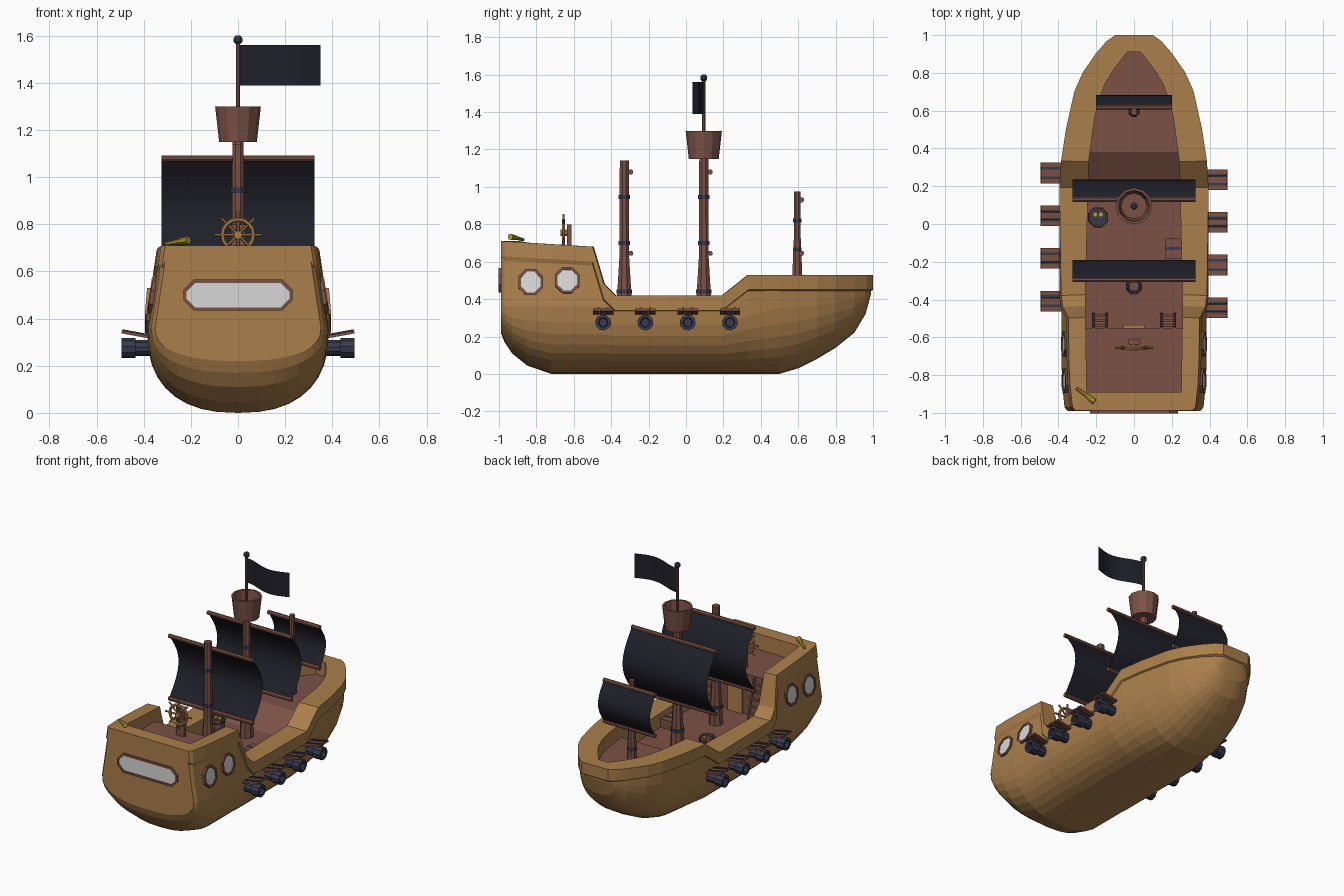
import bpy, bmesh, math
from mathutils import Vector

cube = bpy.data.objects.get("Cube")
if cube:
    bpy.data.objects.remove(cube)


def material(name, *rgb):
    m = bpy.data.materials.new(name)
    m.use_nodes = True
    m.diffuse_color = (*rgb, 1)
    m.node_tree.nodes["Principled BSDF"].inputs["Base Color"].default_value = (*rgb, 1)
    return m


WOOD = material("hull wood", .40, .21, .07)
BROWN = material("reddish brown wood", .20, .083, .06)
CLOTH = material("black cloth", .014, .014, .022)
IRON = material("blue grey iron", .04, .043, .075)
GLASS = material("pale glass", .68, .68, .68)
GOLD = material("gold", .5, .36, .03)


def mesh_object(name, verts, faces, mat):
    bm = bmesh.new()
    vs = [bm.verts.new(v) for v in verts]
    for f in faces:
        bm.faces.new([vs[i] for i in f])
    bmesh.ops.recalc_face_normals(bm, faces=bm.faces)
    me = bpy.data.meshes.new(name)
    bm.to_mesh(me)
    bm.free()
    me.materials.append(mat)
    ob = bpy.data.objects.new(name, me)
    bpy.context.collection.objects.link(ob)
    return ob


def loft(name, rings, mat, closed=True, caps=True, loop=False):
    """Skin a list of equal-length rings of points."""
    n, k = len(rings[0]), len(rings)
    faces = []
    for i in range(k if loop else k - 1):
        for j in range(n if closed else n - 1):
            a, b = i * n, (i + 1) % k * n
            faces.append((a + j, a + (j + 1) % n, b + (j + 1) % n, b + j))
    if caps and not loop:
        faces += [tuple(range(n)), tuple(range((k - 1) * n, k * n))]
    return mesh_object(name, [p for r in rings for p in r], faces, mat)


def turned(name, start, axis, profile, mat, sides=8):
    """Round part: profile of (distance along axis, radius)."""
    w = Vector(axis).normalized()
    u = w.orthogonal().normalized()
    v = w.cross(u)
    angles = [2 * math.pi * (i + .5) / sides for i in range(sides)]
    return loft(name, [[Vector(start) + w * d + (u * math.cos(a) + v * math.sin(a)) * r
                        for a in angles] for d, r in profile], mat)


def rod(name, p, q, r, mat, r2=None, sides=8):
    d = Vector(q) - Vector(p)
    return turned(name, p, d, [(0, r), (d.length, r2 or r)], mat, sides)


def box(name, centre, size, mat, tilt=0):
    bpy.ops.mesh.primitive_cube_add(size=1, location=centre, rotation=(0, tilt, 0))
    ob = bpy.context.object
    ob.name, ob.scale = name, size
    ob.data.materials.append(mat)
    return ob


def interp(x, *pts):
    for (a, p), (b, q) in zip(pts, pts[1:]):
        if x <= b:
            return p + (q - p) * max(0, x - a) / (b - a)
    return pts[-1][1]


# Hull shape as functions of length
def beam(y):
    return interp(y, (-.99, .352), (-.97, .368), (-.85, .38), (-.7, .385), (.19, .385), (.33, .376),
                  (.5, .35), (.7, .305), (.8, .26), (.9, .19), (.96, .135), (.99, .09))


def keel(y):
    return interp(y, (-.99, .22), (-.97, .17), (-.93, .11), (-.85, .045), (-.72, 0), (.5, 0),
                  (.6, .03), (.7, .08), (.8, .14), (.9, .22), (.96, .32), (.99, .43))


def rail_top(y):
    return interp(y, (-.99, .71), (-.5, .68), (-.44, .48), (-.38, .42), (.19, .42), (.33, .53))


def half_width(y, z):
    return beam(y) - max(0, z - .36) * interp(y, (-.3, .15), (.1, 0))


def inner_width(y):
    return interp(y, (-.89, .25), (-.4, .258), (.33, .24), (.62, .2), (.75, .15), (.85, .085), (.91, .035))


STATIONS = [-.99, -.97, -.93, -.85, -.72, -.54, -.5, -.44, -.38, -.1, .19, .33, .42,
            .5, .6, .7, .8, .85, .9, .96, .99]

# Hull shell
rings = []
for y in STATIONS:
    top = rail_top(y) - .07
    mid = min(top - .005, interp(y, (.2, .36), (.5, .455)))
    half = [(half_width(y, top), y, top)]
    for i in range(10):
        a = math.pi / 2 * i / 9
        cx, cz = max(0, math.cos(a)) ** .83, math.sin(a) ** .83
        half.append((beam(y) * cx, y, mid - (mid - keel(y)) * cz))
    rings.append(half + [(-x, yy, z) for x, yy, z in half[-2::-1]])
loft("hull", rings, WOOD, closed=False)

# Bulwark rail running round the whole ship
side = []
for y in STATIONS:
    t = rail_top(y)
    oy = interp(y, (-.99, -.988), (-.9, -.9), (.9, .905), (.99, 1))
    iy = interp(y, (-.99, -.89), (-.85, -.84), (.33, .33), (.99, .91))
    ix, low = inner_width(iy), interp(y, (.2, .28), (.38, .38))
    side.append([(half_width(y, t - .08) + .01, oy, t - .08), (half_width(y, t) + .01, oy, t),
                 (ix, iy, t), (ix, iy, low)])
mirror = [[(-x, y, z) for x, y, z in r] for r in reversed(side)]
loft("bulwark_rail", side + mirror, WOOD, loop=True)

# Stepped deck with ramp to the bow
MID, AFT, FORE = .32, .6, .43
deck = [(-.9, AFT), (-.55, AFT), (-.55, MID), (.2, MID), (.38, FORE),
        (.62, FORE), (.75, FORE), (.85, FORE), (.92, FORE)]
loft("deck", [[(s * (inner_width(y) + .015), y, z) for s in (-1, 1)] for y, z in deck],
     BROWN, closed=False, caps=False)


# Framed windows
def window(name, origin, u, v, a, b, c):
    u, v = Vector(u).normalized(), Vector(v).normalized()
    n = u.cross(v)
    if n.dot(Vector(origin)) < 0:
        n = -n

    def outline(g, d):
        p, q, e = a - g, b - g, c - g * .586
        pts = [(p, q - e), (p - e, q), (e - p, q), (-p, q - e),
               (-p, e - q), (e - p, -q), (p - e, -q), (p, e - q)]
        return [Vector(origin) + u * x + v * z + n * d for x, z in pts]
    loft(name + "_frame", [outline(0, -.02), outline(0, .012), outline(.014, .012),
                           outline(.014, -.02)], BROWN, loop=True)
    mesh_object(name + "_pane", outline(.012, .006), [range(8)], GLASS)


window("stern_window", (0, -.99, .5), (1, 0, 0), (0, 0, 1), .232, .066, .045)
for s, label in ((1, "left"), (-1, "right")):
    for i, (y, z) in enumerate([(-.83, .49), (-.635, .5)]):
        window(f"{label}_window_{i}", (s * half_width(y, z), y, z), (0, 1, 0), (-s * .15, 0, 1), .066, .07, .04)

    # Cannons with raised port lids
    for i in range(4):
        y = .235 - i * .226 + (.035 if s < 0 else 0)
        name = f"{label}_cannon_{i}"
        turned(name, (s * .3, y, .275), (s, 0, 0),
               [(0, .034), (.135, .034), (.135, .043), (.195, .043), (.195, .026), (.15, .022)], IRON, 10)
        for j in (-1, 0, 1):
            box(f"{name}_lid_plank", (s * .437, y + j * .037, .333), (.115, .035, .012), BROWN, -s * .18)
        for j in (-1, 1):
            box(f"{name}_lid_strap", (s * .437, y + j * .025, .336), (.112, .012, .018), IRON, -s * .18)

    # Ladders to the aft deck
    for j in (-1, 1):
        rod(f"{label}_ladder_rail", (s * .18 + j * .035, -.475, MID), (s * .18 + j * .035, -.55, AFT),
            .008, BROWN, sides=6)
    for j in range(1, 6):
        f = j / 6
        box(f"{label}_ladder_rung", (s * .18, -.475 - .075 * f, MID + (AFT - MID) * f), (.085, .018, .012), BROWN)


# Masts, yards and sails
def mast(name, y, base, top, r, bands):
    turned(name, (0, y, 0), (0, 0, 1),
           [(base, r * 1.75), (base + .1, r * 1.6), (base + .3, r * 1.1), (top, r)], BROWN)
    for z in bands:
        rr = r * (1.75 if z < base + .14 else 1.3)
        rod(name + "_band", (0, y, z - .011), (0, y, z + .011), rr, IRON)


def sail(name, y, low, high, width, bulge):
    for z in (low, high):
        rod(name + "_yard", (-width, y, z), (width, y, z), .014, BROWN)
    rows = []
    for i in range(11):
        f = i / 10
        rows.append([(x, y + bulge * math.sin(math.pi * f), low + (high - low) * f)
                     for x in (-width, width)])
    ob = loft(name, rows, CLOTH, closed=False, caps=False)
    ob.data.shade_smooth()


mast("aft_mast", -.33, MID, 1.14, .026, (.44, .7, .945))
mast("main_mast", .095, MID, 1.17, .026, (.44, .7, .945))
mast("fore_mast", .595, FORE, .975, .018, (.5, .665, .82))
sail("aft_sail", -.295, .645, 1.08, .325, .105)
sail("main_sail", .13, .645, 1.08, .325, .105)
sail("fore_sail", .618, .645, .93, .2, .065)

# Crow's nest, flagpole and flag
turned("crows_nest", (0, .095, 1.15), (0, 0, 1),
       [(0, .08), (.15, .097), (.15, .083), (.02, .068)], BROWN, 12)
rod("flagpole", (0, .095, 1.16), (0, .095, 1.58), .01, BROWN)
turned("flagpole_knob", (0, .095, 1.565), (0, 0, 1),
       [(0, .01), (.01, .02), (.026, .02), (.036, .01)], IRON)
flag = loft("flag", [[(.35 * i / 12, .095 - .027 * (1 - math.cos(i * .42)) - .01 * i / 12, z)
                      for z in (1.39, 1.56)] for i in range(13)], CLOTH, closed=False, caps=False)
flag.data.shade_smooth()

# Steering wheel and stand
C = Vector((0, -.655, .755))
box("wheel_stand", (0, -.625, .7), (.06, .025, .2), BROWN)
rod("wheel_axle", C - Vector((0, .015, 0)), C + Vector((0, .03, 0)), .018, WOOD)
bpy.ops.mesh.primitive_torus_add(location=C, rotation=(math.pi / 2, 0, 0), major_segments=16,
                                 minor_segments=6, major_radius=.066, minor_radius=.01)
bpy.context.object.name = "wheel_rim"
bpy.context.object.data.materials.append(WOOD)
for i in range(8):
    a = math.pi * i / 4
    rod("wheel_spoke", C, C + Vector((math.cos(a), 0, math.sin(a))) * .1, .006, WOOD, sides=6)

# Deck fittings
rod("spyglass_tube", (-.305, -.87, .717), (-.25, -.908, .727), .008, GOLD, .011)
rod("spyglass_barrel", (-.25, -.908, .727), (-.21, -.94, .733), .013, GOLD, .017)
turned("barrel", (-.19, .035, MID), (0, 0, 1),
       [(0, .045), (.05, .056), (.1, .05), (.1, .042), (.08, .042)], BROWN)
rod("barrel_hoop", (-.19, .035, MID + .07), (-.19, .035, MID + .085), .057, IRON)
for x in (-.205, -.175):
    rod("coin", (x, .05, MID + .08), (x, .05, MID + .095), .014, GOLD)
box("chest", (.21, -.13, MID + .03), (.085, .105, .06), BROWN)
box("chest_band", (.21, -.13, MID + .031), (.088, .014, .064), IRON)
box("cabin_door", (0, -.545, MID + .11), (.11, .02, .22), WOOD)
